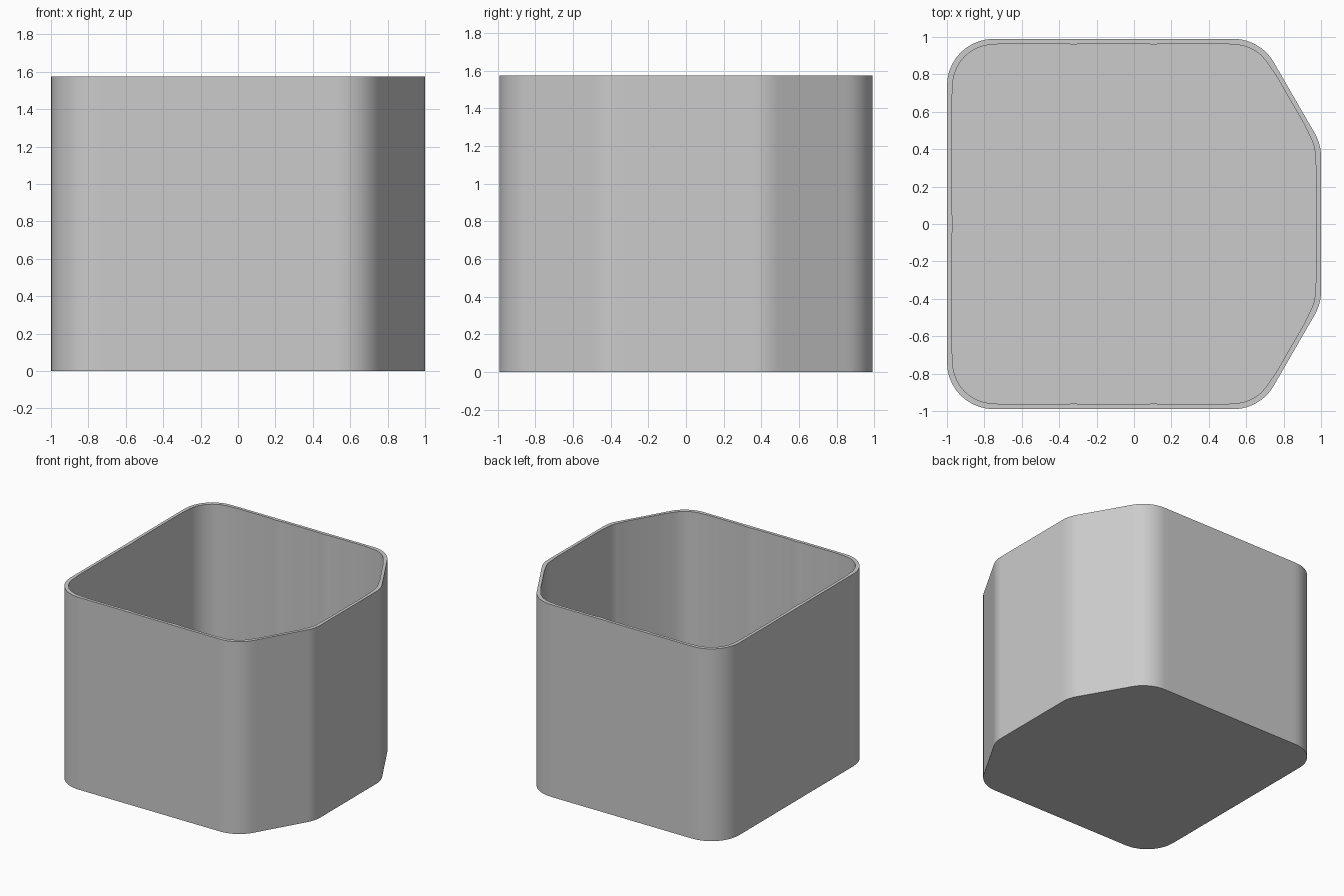
import bpy, bmesh
from mathutils import Vector

cube = bpy.data.objects.get("Cube")
if cube:
    bpy.data.objects.remove(cube)

HEIGHT, FLOOR, RADIUS = 1.575, 0.03, 0.25
WALL, RIPPLE = 0.031, 0.006
STEPS = 10

# Sharp outline, counter-clockwise, with the number of inner panels on the side after each corner
CORNERS = [(-1, -0.99), (0.675, -0.99), (1, -0.427), (1, 0.427), (0.675, 0.99), (-1, 0.99)]
PANELS = [3, 1, 1, 1, 3, 2]


def outline(inset, ripple):
    """Rounded outline moved inward, with shallow recessed panels along its straight sides."""
    pts = [Vector(c) for c in CORNERS]
    n = len(pts)
    dirs = [(pts[(i + 1) % n] - pts[i]).normalized() for i in range(n)]
    arcs = []
    for i in range(n):
        a, b = dirs[i - 1], dirs[i]
        turn = a.angle(b)
        normal_in = Vector((-a.y, a.x))
        tangent = RADIUS * (1 - a.dot(b)) / turn_sine(a, b)
        centre = pts[i] - a * tangent + normal_in * RADIUS
        arc = []
        for k in range(STEPS + 1):
            spoke = -normal_in * (RADIUS - inset)
            spoke.rotate(rotation(turn * k / STEPS))
            arc.append(centre + spoke)
        arcs.append(arc)
    loop = []
    for i, arc in enumerate(arcs):
        loop += arc
        start, end = arc[-1], arcs[(i + 1) % n][0]
        out = Vector((dirs[i].y, -dirs[i].x))
        for p in range(PANELS[i]):
            for t, depth in ((0, 0), (0.08, 0.6), (0.16, 1), (0.84, 1), (0.92, 0.6)):
                if p or t:
                    loop.append(start.lerp(end, (p + t) / PANELS[i]) + out * ripple * depth)
    return loop


def turn_sine(a, b):
    return a.x * b.y - a.y * b.x


def rotation(angle):
    from mathutils import Matrix
    return Matrix.Rotation(angle, 2)


# Open container: outer wall, flat rim, inner wall, floor
bm = bmesh.new()
outer, inner = outline(0, 0), outline(WALL, RIPPLE)
rings = []
for loop, z in ((outer, 0), (outer, HEIGHT), (inner, HEIGHT), (inner, FLOOR)):
    rings.append([bm.verts.new((p.x, p.y, z)) for p in loop])
for low, high in zip(rings, rings[1:]):
    for i in range(len(low)):
        j = (i + 1) % len(low)
        bm.faces.new((low[i], low[j], high[j], high[i]))
bm.faces.new(rings[0][::-1])
bm.faces.new(rings[-1])
bmesh.ops.recalc_face_normals(bm, faces=bm.faces)
mesh = bpy.data.meshes.new("container")
bm.to_mesh(mesh)
bm.free()

container = bpy.data.objects.new("container", mesh)
bpy.context.collection.objects.link(container)

# Plain grey plastic
grey = bpy.data.materials.new("light_grey")
grey.use_nodes = True
colour = (0.6, 0.6, 0.6, 1)
grey.diffuse_color = colour
grey.node_tree.nodes["Principled BSDF"].inputs["Base Color"].default_value = colour
mesh.materials.append(grey)

bpy.context.view_layer.objects.active = container
container.select_set(True)
bpy.ops.object.shade_smooth_by_angle()
